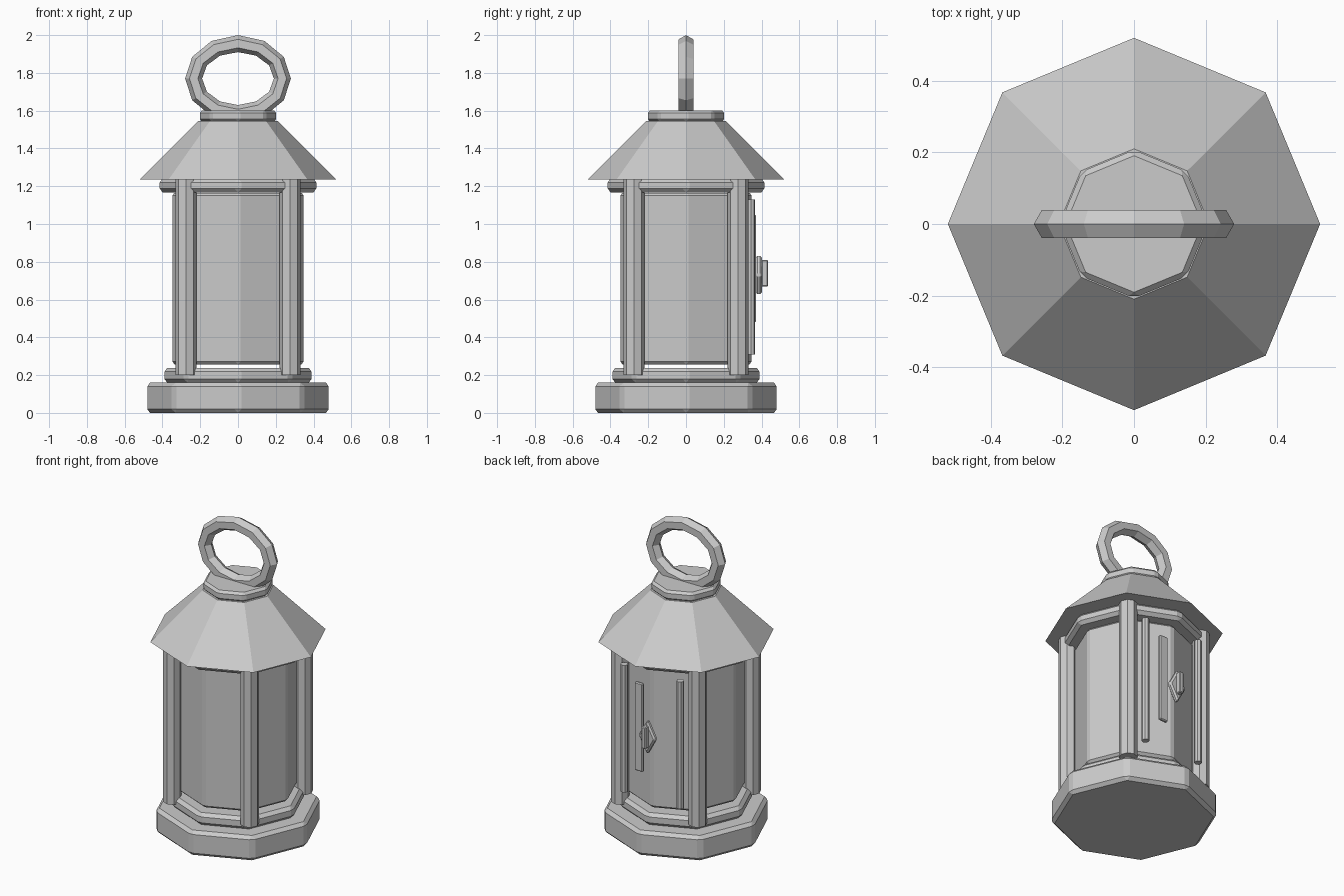
import bpy
from math import radians, cos, sin, pi

if "Cube" in bpy.data.objects:
    bpy.data.objects.remove(bpy.data.objects["Cube"])


def bevel(obj, width):
    if width:
        mod = obj.modifiers.new("bevel", 'BEVEL')
        mod.width = width
        mod.segments = 1
        mod.limit_method = 'ANGLE'
        mod.angle_limit = radians(30)
    return obj


def mesh_object(name, verts, faces, bevel_width=0):
    mesh = bpy.data.meshes.new(name)
    mesh.from_pydata(verts, [], faces)
    mesh.update()
    obj = bpy.data.objects.new(name, mesh)
    bpy.context.collection.objects.link(obj)
    return bevel(obj, bevel_width)


def prism(name, r0, r1, z0, z1, bevel_width=0, x=0, y=0, n=8):
    """Upright prism or frustum with a corner on the x axis."""
    verts = [(x + r * cos(2 * pi * i / n), y + r * sin(2 * pi * i / n), z)
             for r, z in ((r0, z0), (r1, z1)) for i in range(n)]
    faces = [(i, (i + 1) % n, n + (i + 1) % n, n + i) for i in range(n)]
    faces += [tuple(reversed(range(n))), tuple(range(n, 2 * n))]
    return mesh_object(name, verts, faces, bevel_width)


def box(name, centre, size, bevel_width=0):
    bpy.ops.mesh.primitive_cube_add(size=1, location=centre)
    obj = bpy.context.object
    obj.name = name
    obj.scale = size
    bpy.ops.object.transform_apply(location=False, rotation=False, scale=True)
    return bevel(obj, bevel_width)


# Stepped base, glass body, upper frame, roof and cap
prism("base", 0.488, 0.488, 0, 0.16, 0.02)
prism("base_step", 0.397, 0.397, 0.16, 0.238, 0.02)
prism("glass_body", 0.353, 0.353, 0.257, 1.165, 0.015)
prism("upper_frame", 0.422, 0.422, 1.168, 1.24, 0.02)
prism("roof", 0.52, 0.21, 1.235, 1.545)
prism("roof_cap", 0.207, 0.207, 1.54, 1.602, 0.015)

# Four octagonal corner posts
for sx, sy, side in ((1, -1, "front_right"), (-1, -1, "front_left"),
                     (1, 1, "back_right"), (-1, 1, "back_left")):
    prism("post_" + side, 0.055, 0.055, 0.2, 1.24, x=0.275 * sx, y=0.275 * sy)

# Oval carrying ring: 12 segments with a hexagonal section
N, M = 12, 6
ring_verts = []
for i in range(N):
    a = 2 * pi * i / N
    for j in range(M):
        b = 2 * pi * j / M
        d = 0.045 * cos(b)
        ring_verts.append(((0.235 + d) * cos(a), 0.045 * sin(b), 1.77 + (0.185 + d) * sin(a)))
ring_faces = [(i * M + j, i * M + (j + 1) % M,
               (i + 1) % N * M + (j + 1) % M, (i + 1) % N * M + j)
              for i in range(N) for j in range(M)]
mesh_object("carrying_ring", ring_verts, ring_faces)

# Door on the back: side rods and narrow panel
for sx, side in ((-1, "left"), (1, "right")):
    prism("door_rod_" + side, 0.023, 0.023, 0.31, 1.13, x=0.2 * sx, y=0.343)
box("door_strip", (0.08, 0.36, 0.765), (0.06, 0.022, 0.57), 0.006)

# Diamond latch plate with upright handle
corners = [(0.06, 0), (0, 0.11), (-0.06, 0), (0, -0.11)]
plate = [(x, y, 0.73 + z) for y in (0.368, 0.403) for x, z in corners]
mesh_object("latch_plate", plate,
            [(0, 1, 2, 3), (7, 6, 5, 4)] +
            [(i, i + 4, (i + 1) % 4 + 4, (i + 1) % 4) for i in range(4)], 0.01)
box("latch_handle", (0, 0.417, 0.74), (0.03, 0.036, 0.14), 0.005)

# Make all face directions consistent
for obj in list(bpy.context.scene.objects):
    bpy.ops.object.select_all(action='DESELECT')
    obj.select_set(True)
    bpy.context.view_layer.objects.active = obj
    bpy.ops.object.mode_set(mode='EDIT')
    bpy.ops.mesh.select_all(action='SELECT')
    bpy.ops.mesh.normals_make_consistent(inside=False)
    bpy.ops.object.mode_set(mode='OBJECT')
